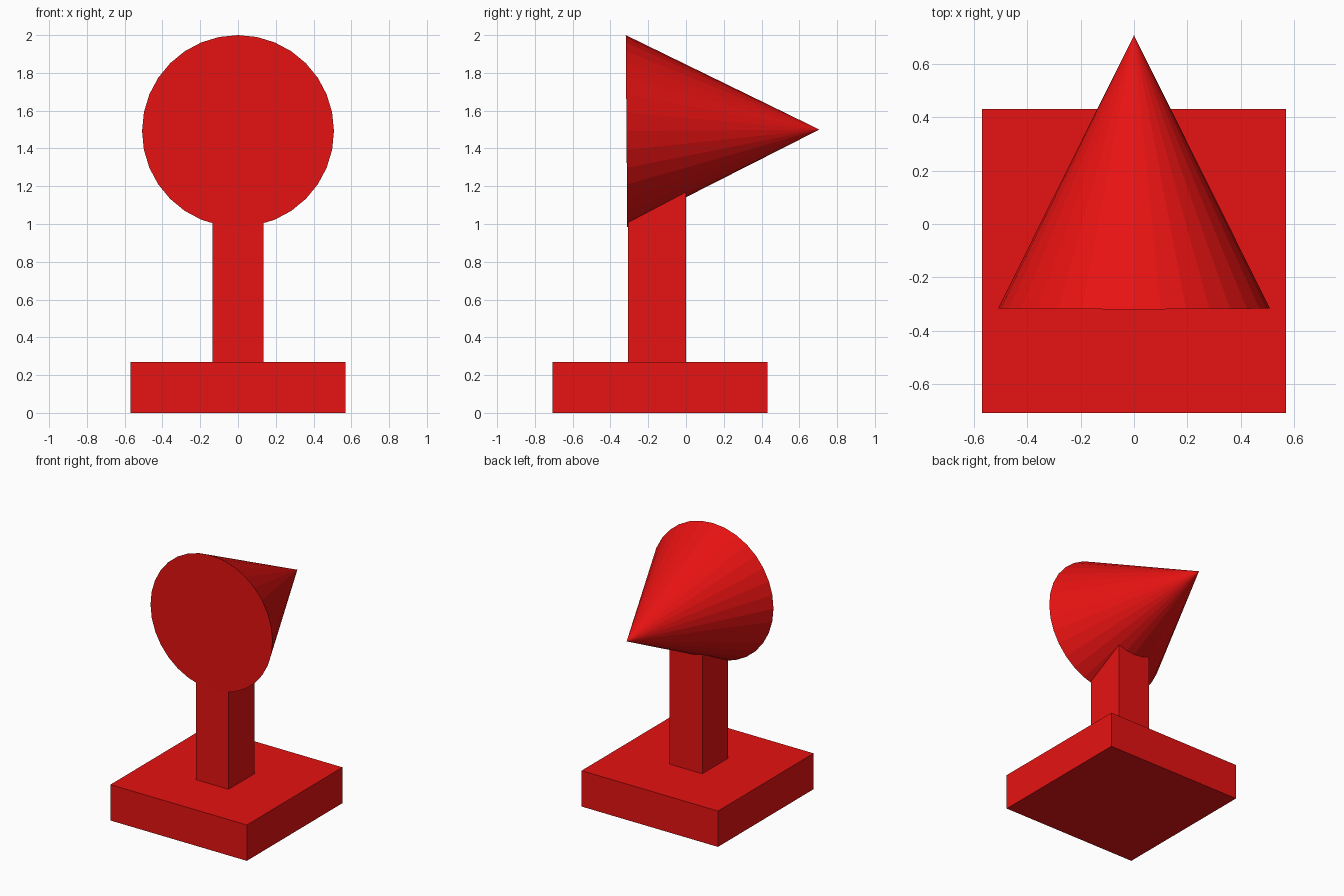
import bpy
from mathutils import Vector

if "Cube" in bpy.data.objects:
    bpy.data.objects.remove(bpy.data.objects["Cube"])

red = bpy.data.materials.new("red")
red.diffuse_color = (0.8, 0.006, 0.006, 1)
red.use_nodes = True
red.node_tree.nodes["Principled BSDF"].inputs["Base Color"].default_value = red.diffuse_color


def box(name, lo, hi):
    lo, hi = Vector(lo), Vector(hi)
    bpy.ops.mesh.primitive_cube_add(size=1, location=(lo + hi) / 2)
    ob = bpy.context.object
    ob.name = name
    ob.scale = hi - lo
    bpy.ops.object.transform_apply(location=False, rotation=False, scale=True)
    ob.data.materials.append(red)


# Square foot and the post standing on it
box("base", (-0.568, -0.706, 0), (0.568, 0.431, 0.27))
box("post", (-0.136, -0.306, 0.27), (0.136, 0.0, 1.3))

# Cone lying on its side, very slightly tilted, tip towards the back
disc_centre = Vector((0, -0.315, 1.492))
tip = Vector((0, 0.706, 1.5))
axis = tip - disc_centre
bpy.ops.mesh.primitive_cone_add(vertices=32, radius1=0.508, radius2=0,
                                depth=axis.length, location=(disc_centre + tip) / 2)
cone = bpy.context.object
cone.name = "cone_head"
cone.rotation_euler = Vector((0, 0, 1)).rotation_difference(axis).to_euler()
cone.data.materials.append(red)
